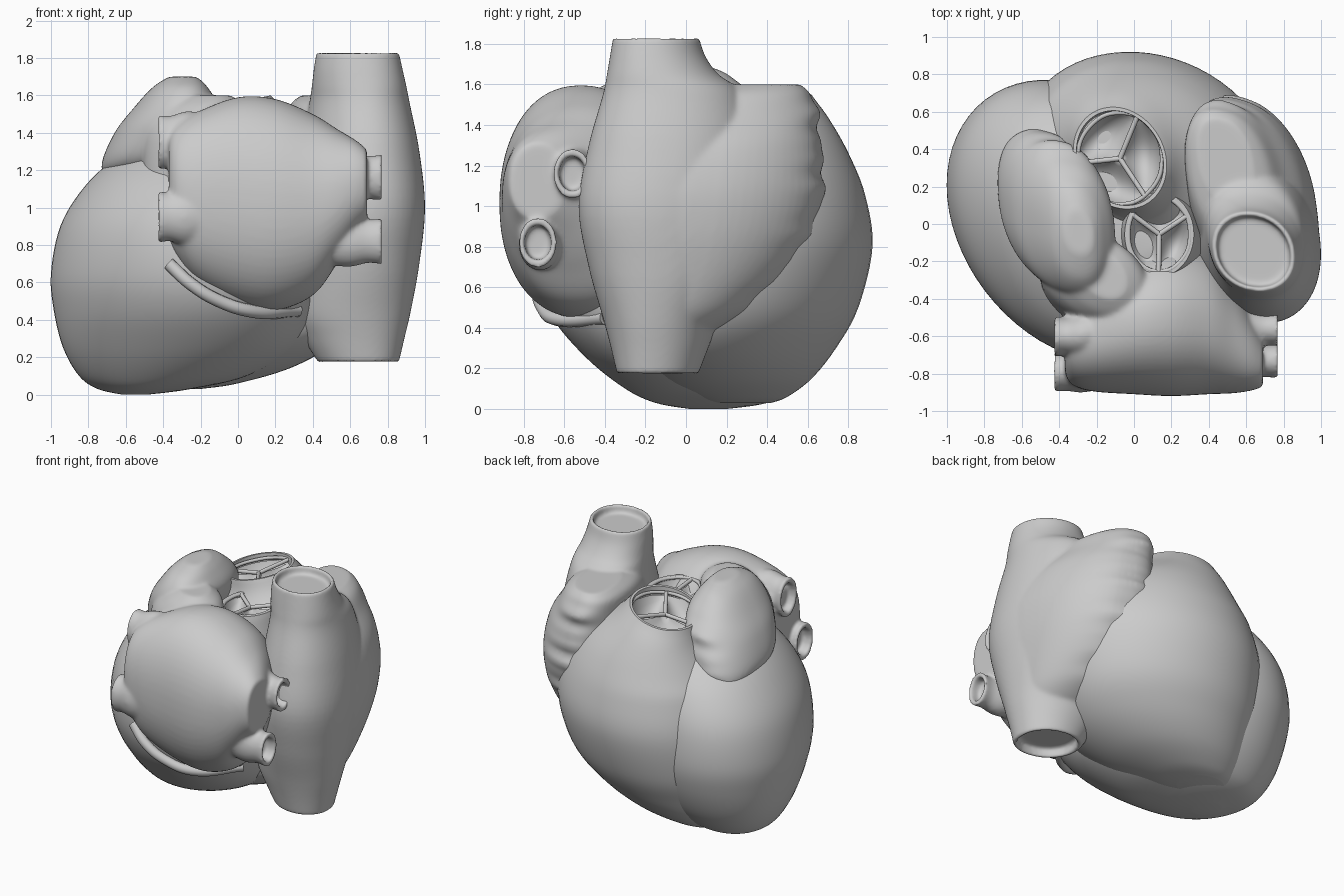
import bpy, bmesh, math
from mathutils import Vector

if "Cube" in bpy.data.objects:
    bpy.data.objects.remove(bpy.data.objects["Cube"])

N = 64


def finish(ob, angle=40):
    bpy.ops.object.select_all(action='DESELECT')
    ob.select_set(True)
    bpy.context.view_layer.objects.active = ob
    bpy.ops.object.shade_smooth_by_angle(angle=math.radians(angle))


def add_mesh(name, bm, angle=40):
    bmesh.ops.recalc_face_normals(bm, faces=bm.faces)
    me = bpy.data.meshes.new(name)
    bm.to_mesh(me)
    bm.free()
    ob = bpy.data.objects.new(name, me)
    bpy.context.collection.objects.link(ob)
    finish(ob, angle)
    return ob


def catmull(secs, steps):
    out = []
    for i in range(len(secs) - 1):
        a, b = secs[max(i - 1, 0)], secs[i]
        c, d = secs[i + 1], secs[min(i + 2, len(secs) - 1)]
        for k in range(steps):
            t = k / steps
            out.append([0.5 * (2*q + (r - p)*t + (2*p - 5*q + 4*r - s)*t*t + (3*q - p - 3*r + s)*t**3)
                        for p, q, r, s in zip(a, b, c, d)])
    return out + [list(secs[-1])]


def lip(sec, inward, k):
    """Sections that turn the rim of an opening back inside."""
    p, a0, a1, b0, b1 = sec
    ca, cb, ra, rb = (a0 + a1)/2, (b0 + b1)/2, (a1 - a0)/2, (b1 - b0)/2
    return [[p + s, ca - ra*f, ca + ra*f, cb - rb*f, cb + rb*f]
            for s, f in ((0, k), (inward, k - 0.03))]


def loft(name, secs, axis='z', lean=0.0, power=2.0, start=0, end=0, rim=0.9, ripple=0.0, steps=6):
    """Skin ovals given as (position, min a, max a, min b, max b)."""
    rings = catmull(secs, steps)
    if end:
        rings += lip(rings[-1], end, rim)
    if start:
        rings = lip(rings[0], start, rim)[::-1] + rings
    bm = bmesh.new()
    loops = []
    phi = math.asin(lean)
    e = 2/power
    for p, a0, a1, b0, b1 in rings:
        wave = ripple * (math.sin(p*31) + 0.6*math.sin(p*53))
        row = []
        for j in range(N):
            t = 2*math.pi*j/N
            c, s = math.cos(t), math.sin(t + phi)
            a = (a0 + a1)/2 + (a1 - a0)/2*math.copysign(abs(c)**e, c)
            b = (b0 + b1)/2 + (b1 - b0)/2*math.copysign(abs(s)**e, s) + wave*max(s, 0)**6
            row.append(bm.verts.new((a, b, p) if axis == 'z' else (p, a, b)))
        loops.append(row)
    for r, q in zip(loops, loops[1:]):
        for j in range(N):
            k = (j + 1) % N
            bm.faces.new((r[j], r[k], q[k], q[j]))
    bm.faces.new(loops[0][::-1])
    bm.faces.new(loops[-1])
    return add_mesh(name, bm)


def fuse(name, obs, smooth=6):
    """Blend overlapping parts into one organic skin."""
    bpy.ops.object.select_all(action='DESELECT')
    for o in obs:
        o.select_set(True)
    bpy.context.view_layer.objects.active = obs[0]
    bpy.ops.object.join()
    ob = obs[0]
    ob.name = name
    m = ob.modifiers.new('blend', 'REMESH')
    m.mode, m.voxel_size, m.use_smooth_shade = 'VOXEL', 0.012, True
    s = ob.modifiers.new('soften', 'SMOOTH')
    s.factor, s.iterations = 0.5, smooth
    finish(ob, 60)


def tube(name, pts, r, closed=False):
    cu = bpy.data.curves.new(name, 'CURVE')
    cu.dimensions, cu.bevel_depth, cu.bevel_resolution = '3D', r, 3
    cu.use_fill_caps = True
    sp = cu.splines.new('BEZIER')
    sp.bezier_points.add(len(pts) - 1)
    for bp, p in zip(sp.bezier_points, pts):
        bp.co = p
        bp.handle_left_type = bp.handle_right_type = 'AUTO'
    sp.use_cyclic_u = closed
    ob = bpy.data.objects.new(name, cu)
    bpy.context.collection.objects.link(ob)


def valve(name, c, rx, ry, turn, depth, slope=0.0):
    """Three hollow leaflets, with ridges where they meet and a rim."""
    c = Vector(c)

    def at(r, t, z):
        x = rx*r*math.cos(t)
        return c + Vector((x, ry*r*math.sin(t), z + slope*x))

    bm = bmesh.new()
    rows = []
    for i in range(1, 13):
        r = i/12
        row = []
        for j in range(72):
            t = 2*math.pi*j/72
            z = -depth*abs(math.sin(1.5*(t - turn)))**0.6*math.sin(math.pi*r**1.3)**0.7 if i < 12 else 0
            row.append(bm.verts.new(at(r, t, z)))
        rows.append(row)
    bm.faces.new(rows[0])
    for a, b in zip(rows, rows[1:]):
        for j in range(72):
            k = (j + 1) % 72
            bm.faces.new((a[j], b[j], b[k], a[k]))
    add_mesh(name, bm, 60)
    for i in range(3):
        tube(name + '_ridge', [c, at(1, turn + 2*math.pi*i/3, 0.02)], 0.014)
    tube(name + '_rim', [at(1, i*math.pi/4, 0.02) for i in range(8)], 0.012, True)


# Ventricles; the outlet of the right one is tilted
loft('left_ventricle', [
    (0, -.62, -.48, .02, .2), (.03, -.75, -.25, -.15, .4), (.1, -.85, .05, -.3, .52),
    (.25, -.935, .3, -.49, .64), (.45, -.985, .4, -.66, .73), (.65, -1, .4, -.73, .77),
    (.9, -.95, .35, -.72, .75), (1.1, -.83, .3, -.63, .67), (1.25, -.67, .25, -.48, .55),
    (1.38, -.42, .15, -.3, .4)], lean=-.25)
rv = loft('right_ventricle', [
    (.03, -.5, -.2, .15, .42), (.06, -.55, 0, .05, .5), (.15, -.6, .3, -.15, .62),
    (.3, -.63, .55, -.3, .74), (.5, -.64, .7, -.3, .85), (.8, -.62, .77, -.3, .92),
    (1.05, -.56, .73, -.25, .885), (1.25, -.47, .57, -.12, .81), (1.45, -.37, .29, .04, .71),
    (1.58, -.325, .175, .08, .625)], lean=-.15, end=-.18, rim=.93)
for v in rv.data.vertices:
    k = max(0, min(1, (v.co.z - 1.1)/.45))
    v.co.z += k*(.22*(v.co.x + .075) - .035)

# Right atrium: column of the two great veins plus the ruffled appendage
column = loft('veins', [
    (.17, .43, .86, -.34, .06), (.3, .35, .89, -.37, .11), (.45, .28, .925, -.41, .17),
    (.7, .28, .97, -.48, .3), (1, .3, 1, -.53, .35), (1.3, .34, .97, -.48, .35),
    (1.55, .38, .92, -.41, .28), (1.65, .395, .9, -.39, .16), (1.74, .405, .88, -.375, .095),
    (1.83, .42, .86, -.36, .065)], lean=-.15, power=2.1, start=.07, end=-.06)
flap = loft('appendage', [
    (.38, .45, .86, -.3, .13), (.5, .38, .91, -.35, .33), (.7, .33, .955, -.4, .53),
    (.9, .3, .985, -.42, .64), (1.1, .28, .985, -.42, .68), (1.3, .27, .93, -.35, .665),
    (1.45, .27, .82, -.25, .65), (1.55, .28, .74, -.1, .62), (1.6, .34, .64, .1, .57)],
    lean=-.33, power=2.2, ripple=.011)
fuse('right_atrium', [column, flap], 10)

# Left atrium with four vein stumps and the auricle draped over the ventricles
parts = [loft('body', [
    (-.37, -.8, -.5, .85, 1.38), (-.33, -.86, -.4, .74, 1.44), (-.22, -.895, -.3, .6, 1.51),
    (0, -.91, -.15, .48, 1.59), (.2, -.92, -.1, .45, 1.58), (.4, -.91, -.15, .53, 1.5),
    (.53, -.905, -.3, .7, 1.42), (.63, -.89, -.48, .86, 1.36), (.69, -.87, -.6, .94, 1.31)],
    axis='x', power=2.2)]
for x0, x1, y, z, ry, rz in ((-.1, -.43, -.6, 1.35, .11, .15), (-.1, -.43, -.79, .95, .11, .14),
                             (.4, .77, -.56, 1.16, .095, .125), (.4, .77, -.73, .82, .095, .125)):
    parts.append(loft('stump', [
        (x0, y - ry*.7, y + ry*1.3, z - rz*.9, z + rz*.9),
        ((x0 + x1)/2, y - ry, y + ry*1.2, z - rz*1.1, z + rz*1.1),
        (x1 - (x1 - x0)*.2, y - ry*.93, y + ry*.93, z - rz*.93, z + rz*.93),
        (x1, y - ry, y + ry, z - rz, z + rz)],
        axis='x', end=math.copysign(.08, x0 - x1), rim=.7))
parts.append(loft('auricle', [
    (1.03, -.57, -.46, .34, .45), (1.13, -.69, -.36, .05, .5), (1.23, -.73, -.22, -.25, .5),
    (1.4, -.66, -.13, -.36, .46), (1.53, -.56, -.1, -.38, .36), (1.64, -.46, -.16, -.3, .22),
    (1.7, -.37, -.22, -.16, .06)], lean=-.2, power=2.2, ripple=.012))
parts.append(loft('neck', [
    (1.1, -.5, .1, -.6, -.12), (1.4, -.5, .1, -.55, -.06), (1.53, -.4, .06, -.5, -.06),
    (1.6, -.28, -.04, -.4, -.15)], lean=-.3))
fuse('left_atrium', parts, 14)

# Aortic root and the two outlet valves
loft('aortic_root', [(1.0, -.12, .4, -.34, .24), (1.25, -.09, .38, -.31, .22),
                     (1.42, -.06, .34, -.29, .18), (1.48, -.05, .32, -.28, .17)], end=-.16)
valve('pulmonary_valve', (-.075, .35, 1.495), .225, .245, 1.15, .12, .22)
valve('aortic_valve', (.135, -.055, 1.45), .165, .2, .5, .1)

# Coronary vein under the left atrium
tube('coronary_vein', [(-.37, -.7, .7), (-.25, -.725, .59), (-.1, -.705, .5),
                       (.08, -.64, .445), (.32, -.4, .45)], .035)
